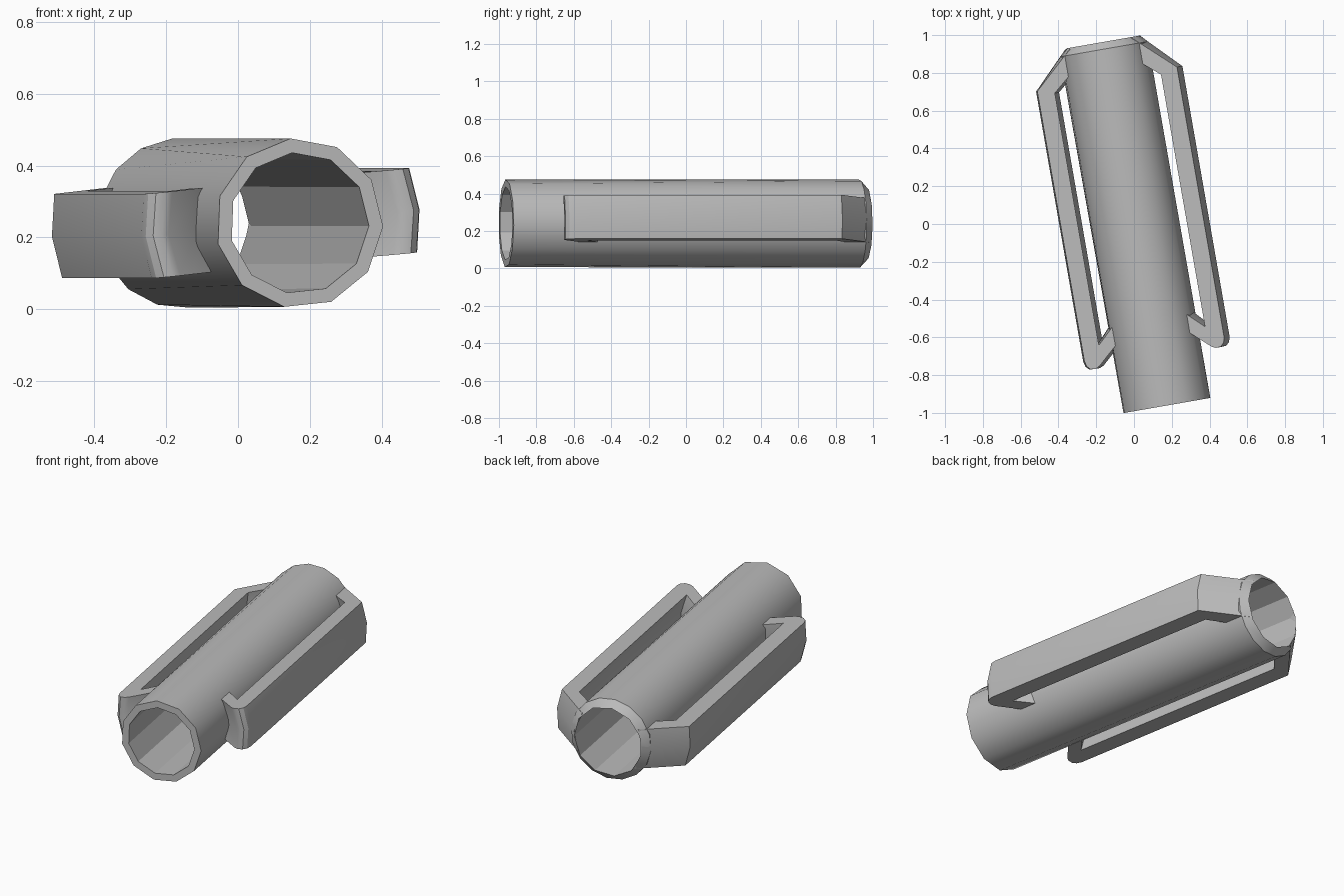
import bpy, bmesh
from math import sin, cos, radians, sqrt, tau

cube = bpy.data.objects.get("Cube")
if cube:
    bpy.data.objects.remove(cube)

YAW = radians(9.9)
ROLL = radians(-5.5)
CENTRE = (0.003, 0, 0.24)

grey = bpy.data.materials.new("plain_grey")
grey.use_nodes = True
grey.diffuse_color = (0.5, 0.5, 0.5, 1)
grey.node_tree.nodes["Principled BSDF"].inputs["Base Color"].default_value = (0.5, 0.5, 0.5, 1)


def finish(bm, name, angle):
    bmesh.ops.recalc_face_normals(bm, faces=bm.faces)
    mesh = bpy.data.meshes.new(name)
    bm.to_mesh(mesh)
    bm.free()
    obj = bpy.data.objects.new(name, mesh)
    bpy.context.collection.objects.link(obj)
    mesh.materials.append(grey)
    obj.location = CENTRE
    obj.rotation_euler = (0, 0, YAW)
    bpy.ops.object.select_all(action='DESELECT')
    obj.select_set(True)
    bpy.context.view_layer.objects.active = obj
    bpy.ops.object.shade_smooth_by_angle(angle=radians(angle))
    return obj


def ring(bm, radius, y, sides):
    start = radians(96)
    return [bm.verts.new((radius * cos(start + tau * i / sides), y,
                          radius * sin(start + tau * i / sides))) for i in range(sides)]


def bridge(bm, a, b):
    """Join two rings that may differ in their number of sides."""
    na, nb = len(a), len(b)
    if na == nb:
        for i in range(na):
            j = (i + 1) % na
            bm.faces.new((a[i], a[j], b[j], b[i]))
        return
    i = j = 0
    while i < na or j < nb:
        if j == nb or (i < na and (i + 1) * nb <= (j + 1) * na):
            bm.faces.new((a[i % na], a[(i + 1) % na], b[j % nb]))
            i += 1
        else:
            bm.faces.new((a[i % na], b[(j + 1) % nb], b[j % nb]))
            j += 1


# Hollow tube with a chamfered back rim
bm = bmesh.new()
front_outer = ring(bm, 0.237, -0.976, 11)
back_outer = ring(bm, 0.237, 0.94, 16)
back_rim = ring(bm, 0.2, 0.978, 11)
front_inner = ring(bm, 0.197, -0.976, 11)
loops = [front_outer, back_outer, back_rim, front_inner, front_outer]
for a, b in zip(loops, loops[1:]):
    bridge(bm, a, b)
tube = finish(bm, "tube", 35)
# The bore keeps flat facets
for face in tube.data.polygons:
    if all(sqrt(v.co.x ** 2 + v.co.z ** 2) < 0.21
           for v in (tube.data.vertices[i] for i in face.vertices)):
        face.use_smooth = False

# Side clips: a (radius, length) outline swept a little way round the tube
OUTLINE = [(0.203, 0.974), (0.395, 0.78), (0.395, -0.67), (0.388, -0.70),
           (0.37, -0.718), (0.345, -0.72), (0.325, -0.71), (0.23, -0.615),
           (0.23, -0.515), (0.31, -0.6), (0.31, 0.755), (0.225, 0.835)]
HALF_HEIGHT = 0.118


def make_clip(name, side):
    bm = bmesh.new()
    levels = []
    for z in (-HALF_HEIGHT, 0, HALF_HEIGHT):
        levels.append([bm.verts.new((side * sqrt(r * r - z * z), y, z)) for r, y in OUTLINE])
    for low, high in zip(levels, levels[1:]):
        bridge(bm, low, high)
    bm.faces.new(levels[0])
    bm.faces.new(levels[-1])
    clip = finish(bm, name, 32)
    clip.rotation_euler = (0, ROLL, YAW)


make_clip("left_clip", 1)
make_clip("right_clip", -1)
